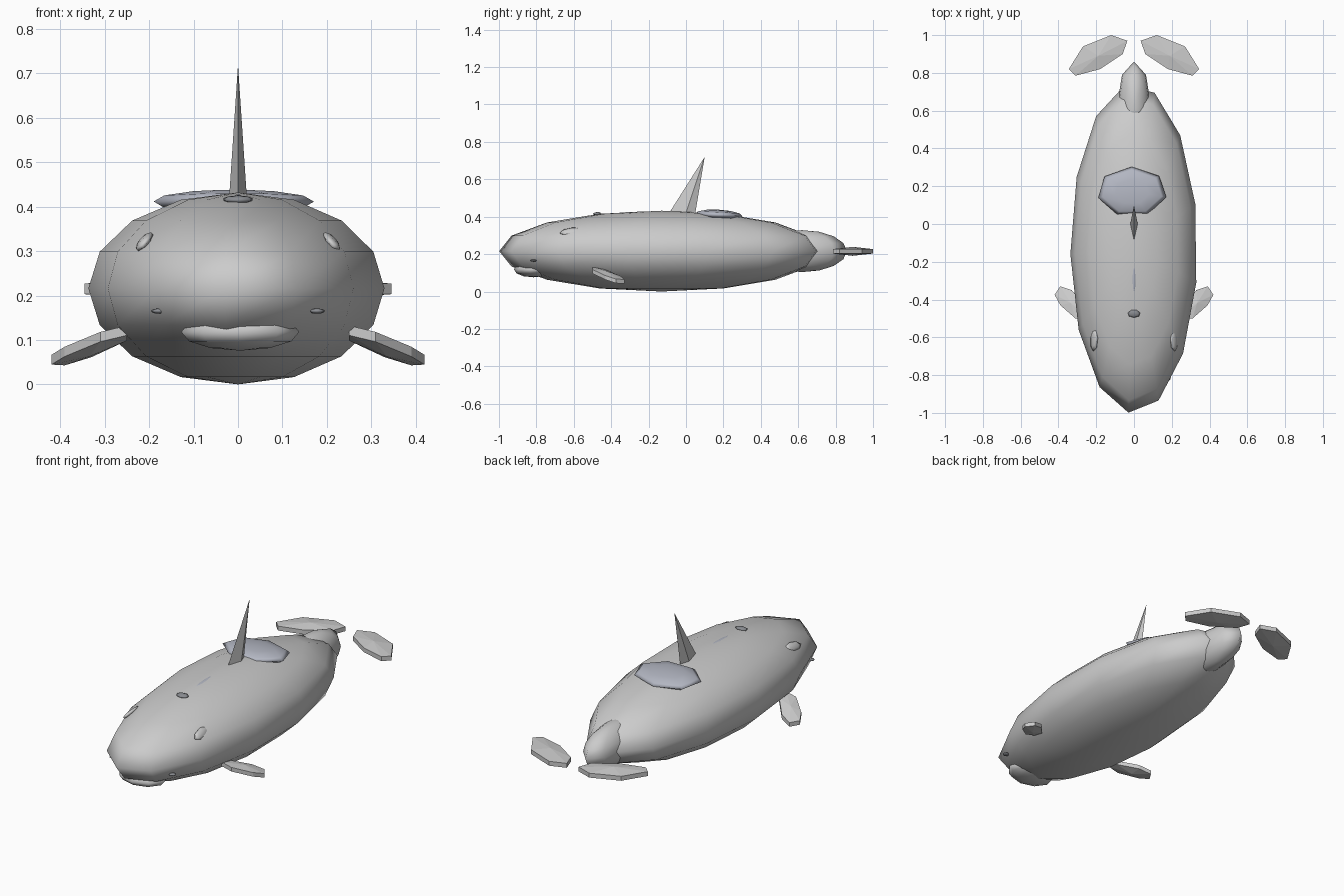
import bpy, bmesh
from math import sin, cos, pi, radians
from mathutils import Matrix, Vector, Euler

if "Cube" in bpy.data.objects:
    bpy.data.objects.remove(bpy.data.objects["Cube"])


def make(name, verts, faces, smooth=True, color=None):
    me = bpy.data.meshes.new(name)
    me.from_pydata(verts, [], faces)
    bm = bmesh.new()
    bm.from_mesh(me)
    bmesh.ops.recalc_face_normals(bm, faces=bm.faces)
    for f in bm.faces:
        f.smooth = smooth
    bm.to_mesh(me)
    bm.free()
    ob = bpy.data.objects.new(name, me)
    bpy.context.collection.objects.link(ob)
    if color:
        mat = bpy.data.materials.new(name + "_mat")
        mat.diffuse_color = color
        mat.use_nodes = True
        mat.node_tree.nodes["Principled BSDF"].inputs["Base Color"].default_value = mat.diffuse_color
        me.materials.append(mat)
    return ob


def stack(loops, bottom, top):
    """Join equal loops into a skin closed by two poles."""
    n = len(loops[0])
    verts = [v for l in loops for v in l] + [bottom, top]
    b = len(verts) - 2
    faces = []
    for j in range(len(loops) - 1):
        for i in range(n):
            k = (i + 1) % n
            faces.append((j*n + i, j*n + k, (j+1)*n + k, (j+1)*n + i))
    last = (len(loops) - 1) * n
    for i in range(n):
        k = (i + 1) % n
        faces += [(i, k, b), (last + i, last + k, b + 1)]
    return verts, faces


def ellipsoid(name, center, radii, segs, rings, start=0, rot=(0, 0, 0), smooth=True, color=None):
    m = Matrix.Translation(center) @ Euler([radians(a) for a in rot]).to_matrix().to_4x4()
    def pt(a, p):
        return m @ Vector((radii[0]*sin(a)*sin(p), -radii[1]*cos(a)*sin(p), -radii[2]*cos(p)))
    loops = [[pt(radians(start) + 2*pi*i/segs, pi*j/rings) for i in range(segs)]
             for j in range(1, rings)]
    return make(name, *stack(loops, pt(0, 0), pt(0, pi)), smooth, color)


def paddle(name, outline, half, height):
    """Thick flat blade with shallow domed sides; height(x, y) gives its mid plane."""
    cx = sum(p[0] for p in outline) / len(outline)
    cy = sum(p[1] for p in outline) / len(outline)
    loops = [[(x, y, height(x, y) + s*half/2) for x, y in outline] for s in (-1, 1)]
    c = height(cx, cy)
    return make(name, *stack(loops, (cx, cy, c - half), (cx, cy, c + half)), False)


DARK = (0.25, 0.26, 0.28, 1)
SLATE = (0.45, 0.47, 0.54, 1)

# Body, tail stock and lower jaw
ellipsoid("body", (0, -0.13, 0.216), (0.337, 0.872, 0.216), 13, 8, start=-5)
ellipsoid("tail_stock", (0, 0.62, 0.216), (0.09, 0.24, 0.112), 8, 8)
ellipsoid("lower_jaw", (0.005, -0.815, 0.118), (0.135, 0.105, 0.042), 9, 6)

# Dorsal fin: swept spike on a diamond base
base = [(0, -0.09, 0.42), (0.02, 0, 0.42), (0, 0.05, 0.42), (-0.02, 0, 0.42)]
make("dorsal_fin", base + [(0, 0.1, 0.72)],
     [(0, 1, 2, 3)] + [(i, (i + 1) % 4, 4) for i in range(4)], False)

# Markings on the back
ellipsoid("saddle_patch", (-0.01, 0.17, 0.41), (0.185, 0.133, 0.028), 7, 6,
          start=-25, rot=(-3, 0, 0), color=SLATE)
ellipsoid("back_mark", (0, -0.29, 0.419), (0.012, 0.1, 0.007), 7, 5, rot=(2.5, 0, 0), color=SLATE)
ellipsoid("blowhole", (0, -0.475, 0.416), (0.035, 0.022, 0.009), 7, 5, rot=(5, 0, 0), color=DARK)

# Paired parts
fluke = [(0.345, 0.82), (0.27, 0.94), (0.12, 1.0), (0.035, 0.97),
         (0.06, 0.9), (0.18, 0.82), (0.31, 0.785)]
flipper = [(0.42, -0.375), (0.39, -0.33), (0.33, -0.35), (0.25, -0.44),
           (0.25, -0.5), (0.31, -0.5), (0.39, -0.43)]
for s, side in ((1, "right"), (-1, "left")):
    paddle("tail_fluke_" + side, [(s*x, y) for x, y in fluke], 0.024, lambda x, y: 0.215)
    paddle("flipper_" + side, [(s*x, y) for x, y in flipper], 0.022,
           lambda x, y: 0.085 - 0.24*(abs(x) - 0.335) - 0.2*(y + 0.42))
    ellipsoid("eye_patch_" + side, (s*0.211, -0.615, 0.321), (0.026, 0.062, 0.011), 7, 5,
              rot=(12, s*45, s*12))
    ellipsoid("eye_" + side, (s*0.178, -0.815, 0.165), (0.018, 0.018, 0.006), 7, 5, color=DARK)
